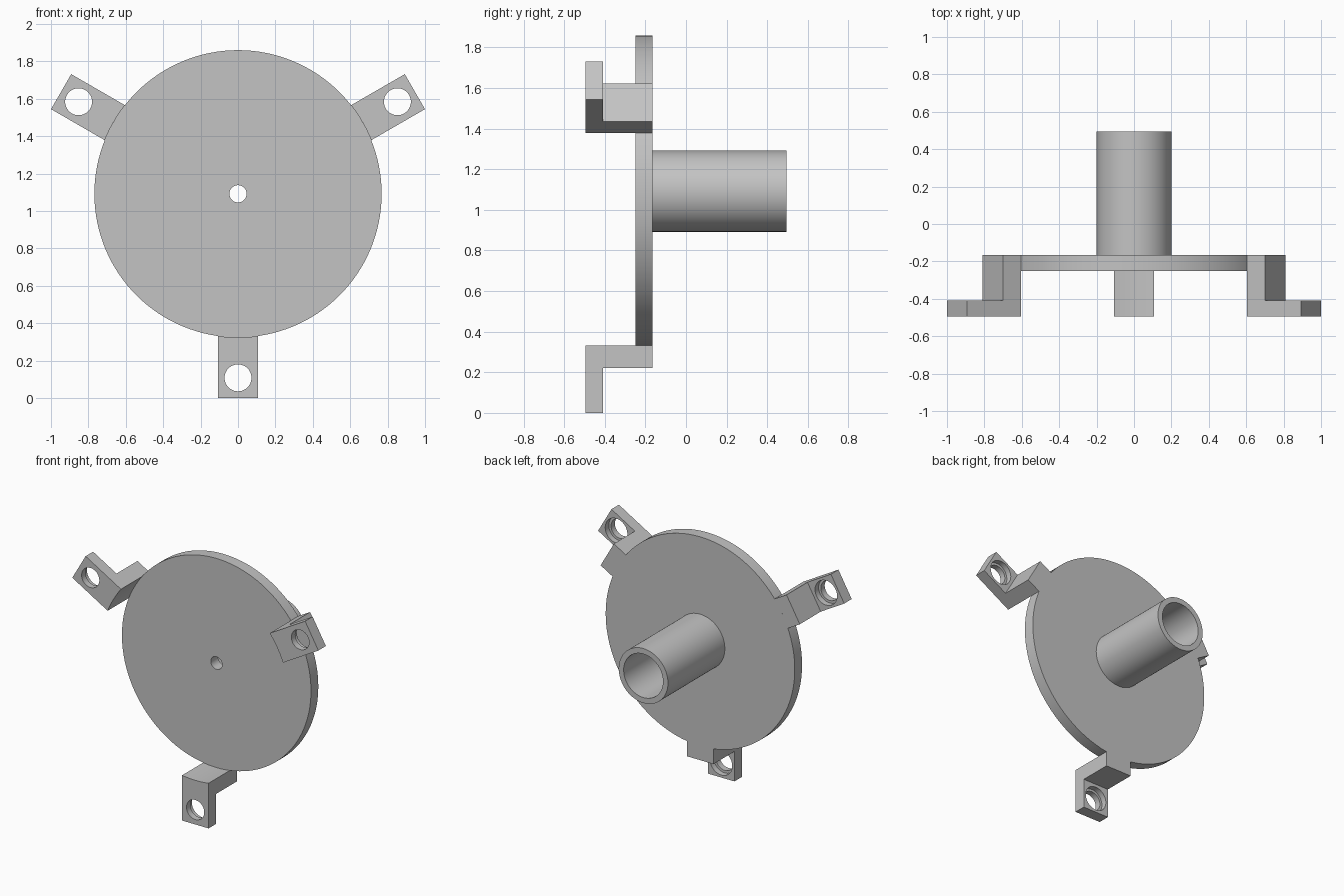
import bpy, bmesh, math
from mathutils import Matrix, Vector

if "Cube" in bpy.data.objects:
    bpy.data.objects.remove(bpy.data.objects["Cube"])

CENTRE_Z = 1.092
DISC_R = 0.768
REACH = 1.092          # arm tip distance from the axis
HALF_W = 0.108         # half width of an arm
FRONT, LIP, DISC_FRONT, DISC_BACK, TUBE_END = -0.495, -0.408, -0.25, -0.165, 0.495
SEGMENTS = 128

grey = bpy.data.materials.new("plain grey")
grey.use_nodes = True
grey.diffuse_color = (0.55, 0.55, 0.55, 1)
grey.node_tree.nodes["Principled BSDF"].inputs["Base Color"].default_value = grey.diffuse_color


def make_object(name, bm):
    bmesh.ops.recalc_face_normals(bm, faces=bm.faces[:])
    mesh = bpy.data.meshes.new(name)
    bm.to_mesh(mesh)
    bm.free()
    mesh.materials.append(grey)
    obj = bpy.data.objects.new(name, mesh)
    bpy.context.collection.objects.link(obj)
    return obj


def smooth(obj):
    bpy.ops.object.select_all(action="DESELECT")
    obj.select_set(True)
    bpy.context.view_layer.objects.active = obj
    bpy.ops.object.shade_smooth_by_angle(angle=math.radians(30))


def rod(name, radius, y0, y1, z, segments):
    """Cylinder along y, used as a cutter."""
    bm = bmesh.new()
    place = Matrix.Translation((0, (y0 + y1) / 2, z)) @ Matrix.Rotation(math.pi / 2, 4, "X")
    bmesh.ops.create_cone(bm, cap_ends=True, segments=segments, radius1=radius,
                          radius2=radius, depth=y1 - y0, matrix=place)
    obj = make_object(name, bm)
    obj.hide_render = True
    return obj


# Disc with its hollow rear tube and small centre hole, turned about the y axis
profile = [(0.046, DISC_FRONT), (DISC_R, DISC_FRONT), (DISC_R, DISC_BACK), (0.2, DISC_BACK),
           (0.2, TUBE_END), (0.16, TUBE_END), (0.16, DISC_BACK), (0.046, DISC_BACK)]
bm = bmesh.new()
verts = [bm.verts.new((r, y, 0)) for r, y in profile]
edges = [bm.edges.new((v, verts[i - 1])) for i, v in enumerate(verts)]
bmesh.ops.spin(bm, geom=verts + edges, cent=(0, 0, 0), axis=(0, 1, 0),
               angle=math.tau, steps=SEGMENTS, use_merge=True)
bmesh.ops.remove_doubles(bm, verts=bm.verts[:], dist=0.0001)
disc = make_object("disc_and_tube", bm)
disc.location.z = CENTRE_Z
smooth(disc)

# Stepped mounting arm: L profile in y and z, pushed out across x, axis at origin
block_end = -0.872
outline = [(FRONT, -REACH), (LIP, -REACH), (LIP, block_end), (DISC_BACK, block_end),
           (DISC_BACK, -0.74), (FRONT, -0.74)]
bm = bmesh.new()
face = bm.faces.new([bm.verts.new((-HALF_W, y, z)) for y, z in outline])
side = bmesh.ops.extrude_face_region(bm, geom=[face])["geom"]
bmesh.ops.translate(bm, vec=(2 * HALF_W, 0, 0),
                    verts=[g for g in side if isinstance(g, bmesh.types.BMVert)])
arm = make_object("lower_arm", bm)

# Rounded seat against the disc, bolt hole and rear counterbore
hole_z = HALF_W - REACH
cutters = [rod("seat_cutter", DISC_R, -0.7, 0.1, 0, SEGMENTS),
           rod("hole_cutter", 0.072, -0.6, -0.3, hole_z, 48),
           rod("counterbore_cutter", 0.09, -0.45, -0.3, hole_z, 48)]
for cutter in cutters:
    mod = arm.modifiers.new(cutter.name, "BOOLEAN")
    mod.operation = "DIFFERENCE"
    mod.solver = "EXACT"
    mod.object = cutter
bpy.context.view_layer.update()
graph = bpy.context.evaluated_depsgraph_get()
cut_mesh = bpy.data.meshes.new_from_object(arm.evaluated_get(graph))
arm.modifiers.clear()
arm.data = cut_mesh
for cutter in cutters:
    bpy.data.objects.remove(cutter)
smooth(arm)
arm.location.z = CENTRE_Z

# Two upper arms, a third of a turn to each side
for name, turn in (("left_arm", -1), ("right_arm", 1)):
    copy = bpy.data.objects.new(name, arm.data)
    bpy.context.collection.objects.link(copy)
    copy.location.z = CENTRE_Z
    copy.rotation_euler.y = turn * math.tau / 3
